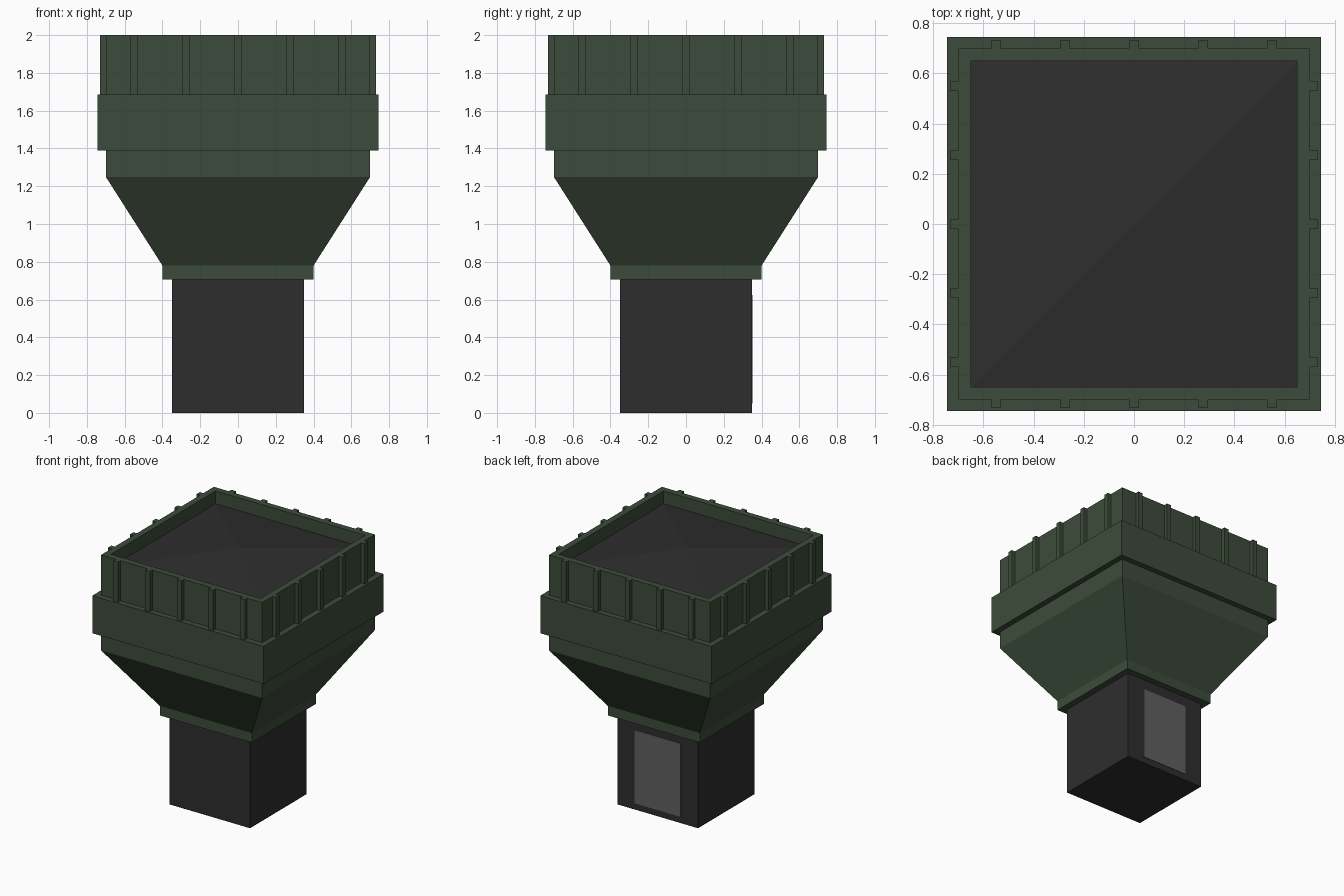
import bpy
import bmesh
from mathutils import Matrix

if "Cube" in bpy.data.objects:
    bpy.data.objects.remove(bpy.data.objects["Cube"])


def material(name, rgb):
    m = bpy.data.materials.new(name)
    m.diffuse_color = (*rgb, 1)
    m.use_nodes = True
    m.node_tree.nodes["Principled BSDF"].inputs["Base Color"].default_value = m.diffuse_color
    return m


GREEN = material("dark green", (0.046, 0.071, 0.043))
DARK = material("charcoal", (0.027, 0.027, 0.027))
GREY = material("mid grey", (0.115, 0.115, 0.115))


def finish(name, bm, mat):
    bmesh.ops.recalc_face_normals(bm, faces=bm.faces)
    mesh = bpy.data.meshes.new(name)
    bm.to_mesh(mesh)
    bm.free()
    mesh.materials.append(mat)
    obj = bpy.data.objects.new(name, mesh)
    bpy.context.collection.objects.link(obj)


def add_box(bm, lo, hi):
    size = [b - a for a, b in zip(lo, hi)]
    mid = [(a + b) / 2 for a, b in zip(lo, hi)]
    mat = Matrix.Translation(mid) @ Matrix.Diagonal((*size, 1))
    return bmesh.ops.create_cube(bm, size=1, matrix=mat)["verts"]


def square_loft(name, profile, mat, apex=None):
    """Stack square rings (half width, z); cap the bottom, and the top flat or to an apex."""
    bm = bmesh.new()
    rings = [[bm.verts.new((sx * h, sy * h, z))
              for sx, sy in ((-1, -1), (1, -1), (1, 1), (-1, 1))] for h, z in profile]
    for a, b in zip(rings, rings[1:]):
        for i in range(4):
            j = (i + 1) % 4
            bm.faces.new((a[i], a[j], b[j], b[i]))
    bm.faces.new(rings[0][::-1])
    top = rings[-1]
    if apex is None:
        bm.faces.new(top)
    else:
        tip = bm.verts.new((0, 0, apex))
        for i in range(4):
            bm.faces.new((top[i], top[(i + 1) % 4], tip))
    finish(name, bm, mat)


# Square foot
square_loft("base_column", [(0.35, 0), (0.35, 0.705)], DARK)

# Funnel body: collar, flare, neck, wide band, rim wall and inner recess
square_loft("funnel_body", [
    (0.40, 0.705), (0.40, 0.78), (0.70, 1.25), (0.70, 1.39), (0.745, 1.39),
    (0.745, 1.685), (0.70, 1.685), (0.70, 2.0), (0.65, 2.0), (0.65, 1.89)], GREEN)

# Shallow heaped contents inside the rim
square_loft("contents", [(0.65, 1.895), (0.65, 1.90)], DARK, apex=1.975)

# Vertical ribs, five per side
bm = bmesh.new()
for side in range(4):
    turn = Matrix.Rotation(side * 1.5707963, 4, "Z")
    for k in range(-2, 3):
        x = k * 0.275
        verts = add_box(bm, (x - 0.02, -0.73, 1.685), (x + 0.02, -0.695, 2.0))
        bmesh.ops.transform(bm, matrix=turn, verts=verts)
finish("rim_ribs", bm, GREEN)

# Grey panel on the back of the foot
bm = bmesh.new()
add_box(bm, (-0.2, 0.347, 0.05), (0.2, 0.353, 0.625))
finish("back_panel", bm, GREY)
